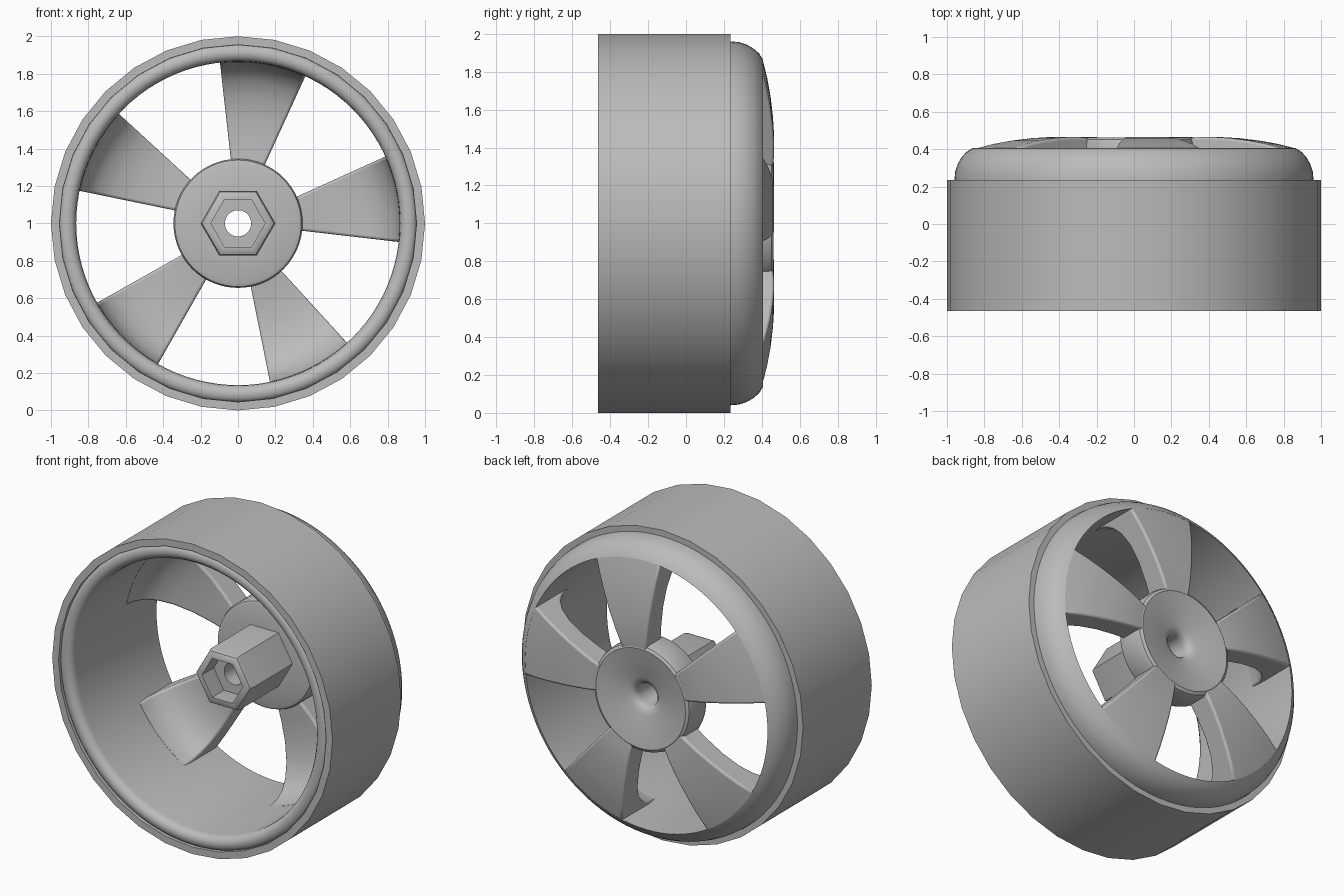
import bpy, bmesh
from math import cos, sin, pi, radians

cube = bpy.data.objects.get("Cube")
if cube:
    bpy.data.objects.remove(cube, do_unlink=True)

# Single grey material
grey = bpy.data.materials.new("plain_grey")
grey.use_nodes = True
colour = (0.5, 0.5, 0.5, 1)
grey.diffuse_color = colour
grey.node_tree.nodes["Principled BSDF"].inputs["Base Color"].default_value = colour


def sweep(name, profile, steps, start=0.0, arc=2 * pi, bevel=0.0):
    """Sweep a closed (radius, y) profile about the wheel axle."""
    full = arc > 6.28
    bm = bmesh.new()
    rings = []
    for i in range(steps if full else steps + 1):
        t = start + arc * i / steps
        rings.append([bm.verts.new((r * cos(t), y, 1 + r * sin(t))) for r, y in profile])
    n = len(profile)
    for i in range(steps):
        a, b = rings[i], rings[(i + 1) % len(rings)]
        for j in range(n):
            k = (j + 1) % n
            bm.faces.new((a[j], a[k], b[k], b[j]))
    if not full:
        bm.faces.new(rings[0])
        bm.faces.new(rings[-1])
    bmesh.ops.recalc_face_normals(bm, faces=bm.faces)
    mesh = bpy.data.meshes.new(name)
    bm.to_mesh(mesh)
    bm.free()
    mesh.materials.append(grey)
    ob = bpy.data.objects.new(name, mesh)
    bpy.context.collection.objects.link(ob)
    if bevel:
        mod = ob.modifiers.new("soft_edges", "BEVEL")
        mod.width, mod.segments = bevel, 3
        mod.limit_method, mod.angle_limit = "ANGLE", radians(60)
    bpy.ops.object.select_all(action="DESELECT")
    ob.select_set(True)
    bpy.context.view_layer.objects.active = ob
    bpy.ops.object.shade_smooth_by_angle(angle=radians(35))
    return ob


# Outer band, coarser than the rim
sweep("tyre_band", [(1, -0.465), (1, 0.235), (0.94, 0.235), (0.955, -0.465)], 32)

# Rim barrel with rolled front lip and rounded back shoulder
sweep("rim", [
    (0.865, 0.405), (0.865, -0.41), (0.869, -0.435), (0.885, -0.455),
    (0.91, -0.463), (0.935, -0.458), (0.952, -0.445), (0.96, -0.42),
    (0.96, 0.235), (0.956, 0.28), (0.943, 0.32), (0.923, 0.355),
    (0.897, 0.385)], 96)

# Hub disc, dished at the back, with the bored axle tube
sweep("hub", [
    (0.07, -0.04), (0.15, -0.04), (0.15, 0.27), (0.32, 0.27),
    (0.338, 0.277), (0.345, 0.295), (0.345, 0.43), (0.338, 0.452),
    (0.32, 0.462), (0.25, 0.45), (0.12, 0.422), (0.09, 0.412),
    (0.075, 0.395), (0.07, 0.37)], 64)

# Hexagonal drive socket
sweep("hex_socket", [
    (0.2, 0.3), (0.2, -0.13), (0.192, -0.15), (0.175, -0.16),
    (0.145, -0.16), (0.145, 0)], 6)

# Five wedge spokes: domed back, inner face sweeping into the barrel
spoke = [
    (0.3, 0.457), (0.38, 0.464), (0.46, 0.465), (0.56, 0.459), (0.67, 0.446),
    (0.77, 0.428), (0.868, 0.403), (0.89, 0.36), (0.89, 0.05),
    (0.864, 0.07), (0.853, 0.14), (0.82, 0.205), (0.765, 0.255),
    (0.68, 0.293), (0.56, 0.313), (0.43, 0.312), (0.3, 0.3)]
for i in range(5):
    sweep(f"spoke_{i + 1}", spoke, 8, radians(72 * i - 6.6), radians(31), 0.015)
